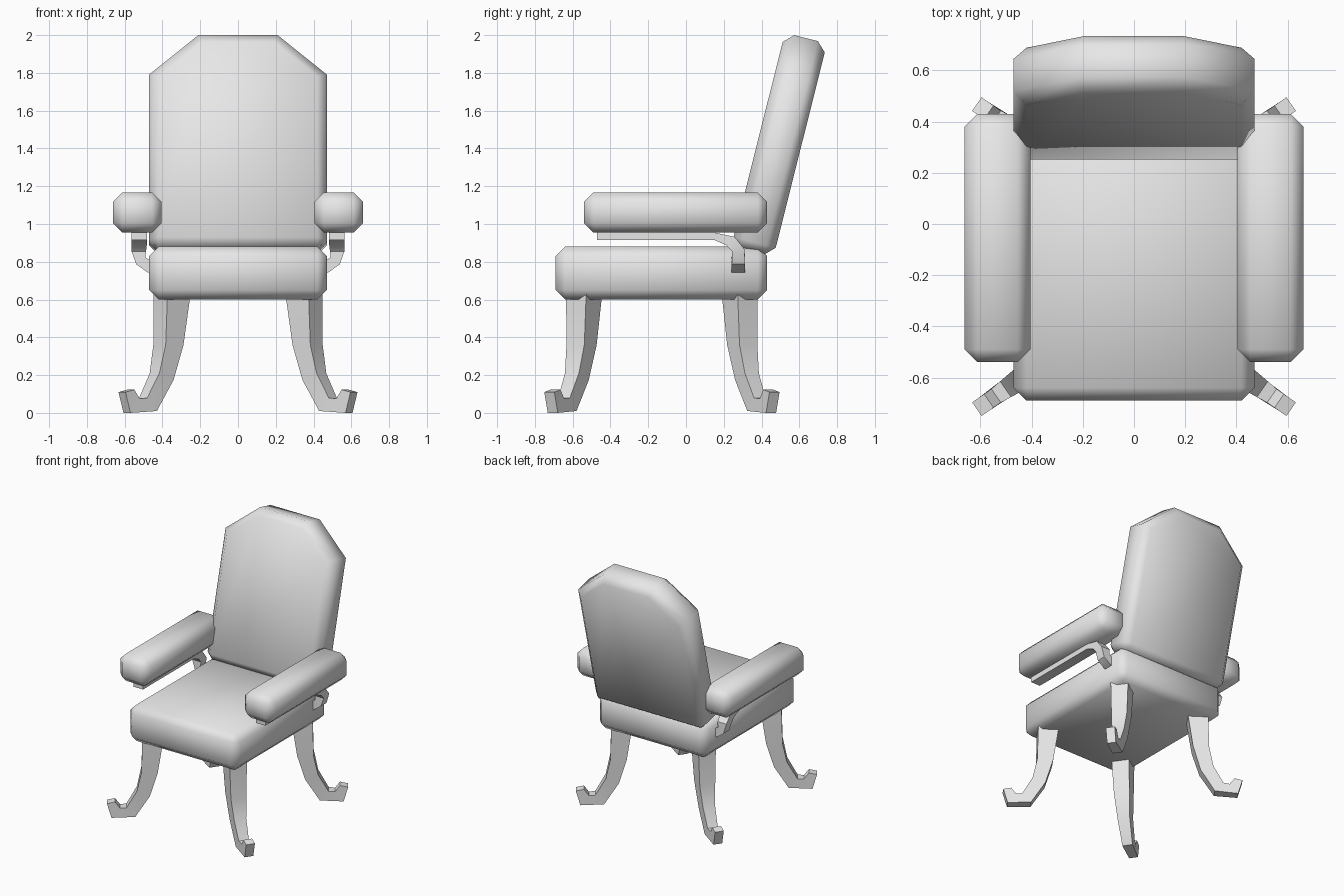
import bpy, bmesh, math
from mathutils import Vector

if "Cube" in bpy.data.objects:
    bpy.data.objects.remove(bpy.data.objects["Cube"], do_unlink=True)

grey = bpy.data.materials.new("plain_grey")
grey.use_nodes = True
colour = (0.8, 0.8, 0.8, 1)
grey.diffuse_color = colour
grey.node_tree.nodes["Principled BSDF"].inputs["Base Color"].default_value = colour


def loft(name, rings, smooth_angle, bevel=0.0):
    """Skin a closed solid over matching rings of points, with an optional bevel."""
    bm = bmesh.new()
    loops = [[bm.verts.new(p) for p in ring] for ring in rings]
    n = len(loops[0])
    for a, b in zip(loops, loops[1:]):
        for i in range(n):
            j = (i + 1) % n
            bm.faces.new((a[i], a[j], b[j], b[i]))
    bm.faces.new(loops[0])
    bm.faces.new(loops[-1][::-1])
    bmesh.ops.recalc_face_normals(bm, faces=bm.faces)
    mesh = bpy.data.meshes.new(name)
    bm.to_mesh(mesh)
    bm.free()
    mesh.materials.append(grey)
    obj = bpy.data.objects.new(name, mesh)
    bpy.context.collection.objects.link(obj)
    bpy.ops.object.select_all(action='DESELECT')
    obj.select_set(True)
    bpy.context.view_layer.objects.active = obj
    if bevel:
        mod = obj.modifiers.new("rounded_edges", 'BEVEL')
        mod.width = bevel
        mod.segments = 1
        mod.limit_method = 'ANGLE'
        mod.angle_limit = math.radians(60)
        bpy.ops.object.modifier_apply(modifier=mod.name)
    bpy.ops.object.shade_smooth_by_angle(angle=math.radians(smooth_angle))
    return obj


def cushion(name, x0, x1, y0, y1, z0, z1):
    rings = [[(x0, y0, z), (x1, y0, z), (x1, y1, z), (x0, y1, z)] for z in (z0, z1)]
    return loft(name, rings, 60, 0.05)


# Seat cushion
cushion("seat", -0.47, 0.47, -0.69, 0.43, 0.60, 0.88)

# Reclined back cushion with clipped top corners
tilt = math.radians(14.1)
up = Vector((0, math.sin(tilt), math.cos(tilt)))
forward = Vector((0, -math.cos(tilt), math.sin(tilt)))
base = Vector((0, 0.463, 0.826))
outline = [(-0.47, 0), (0.47, 0), (0.47, 0.95), (0.21, 1.165), (-0.21, 1.165), (-0.47, 0.95)]
loft("backrest",
     [[base + Vector((x, 0, 0)) + up * h + forward * depth for x, h in outline]
      for depth in (0, 0.23)], 60, 0.05)

# Arm bracket sections: centre, half width vector, half thickness vector
bracket = [
    ((0.523, -0.47, 0.935), (0.04, 0, 0), (0, 0, 0.02)),
    ((0.523, 0.15, 0.935), (0.04, 0, 0), (0, 0, 0.02)),
    ((0.523, 0.235, 0.91), (0.04, 0, 0), (0, 0.022, 0.022)),
    ((0.525, 0.277, 0.86), (0.038, 0, 0), (0, 0.033, 0.006)),
    ((0.515, 0.277, 0.805), (0.024, 0, -0.018), (0, 0.035, 0)),
    ((0.47, 0.277, 0.775), (0.008, 0, -0.032), (0, 0.035, 0)),
    ((0.40, 0.277, 0.765), (0, 0, -0.032), (0, 0.035, 0)),
]

# Leg sections: inner reach, inner height, outer reach, outer height, width
leg = [
    (-0.077, 0.64, 0.073, 0.64, 0.13),
    (-0.035, 0.36, 0.080, 0.36, 0.115),
    (0.02, 0.175, 0.112, 0.21, 0.09),
    (0.123, 0.01, 0.185, 0.08, 0.075),
    (0.29, 0.0, 0.23, 0.075, 0.065),
    (0.322, 0.11, 0.265, 0.123, 0.065),
]

for side, label in ((1, "left"), (-1, "right")):
    # Armrest pad
    x0, x1 = sorted((side * 0.405, side * 0.662))
    cushion(label + "_armrest", x0, x1, -0.54, 0.43, 0.955, 1.167)

    # Bracket joining the armrest to the seat
    rings = []
    for centre, wide, thick in bracket:
        c, a, b = Vector(centre), Vector(wide), Vector(thick)
        ring = (c - a - b, c + a - b, c + a + b, c - a + b)
        rings.append([(side * p.x, p.y, p.z) for p in ring])
    loft(label + "_arm_bracket", rings, 35)

    # Splayed legs with upturned feet
    for end, place, y in ((-1, "front", -0.54), (1, "back", 0.285)):
        out = Vector((side * 0.82, end * 0.57, 0))
        across = Vector((-out.y, out.x, 0))
        top = Vector((side * 0.35, y, 0))
        rings = []
        for s0, z0, s1, z1, w in leg:
            inner = top + out * s0 + Vector((0, 0, z0))
            outer = top + out * s1 + Vector((0, 0, z1))
            half = across * w / 2
            rings.append((inner - half, inner + half, outer + half, outer - half))
        loft(place + "_" + label + "_leg", rings, 25)
